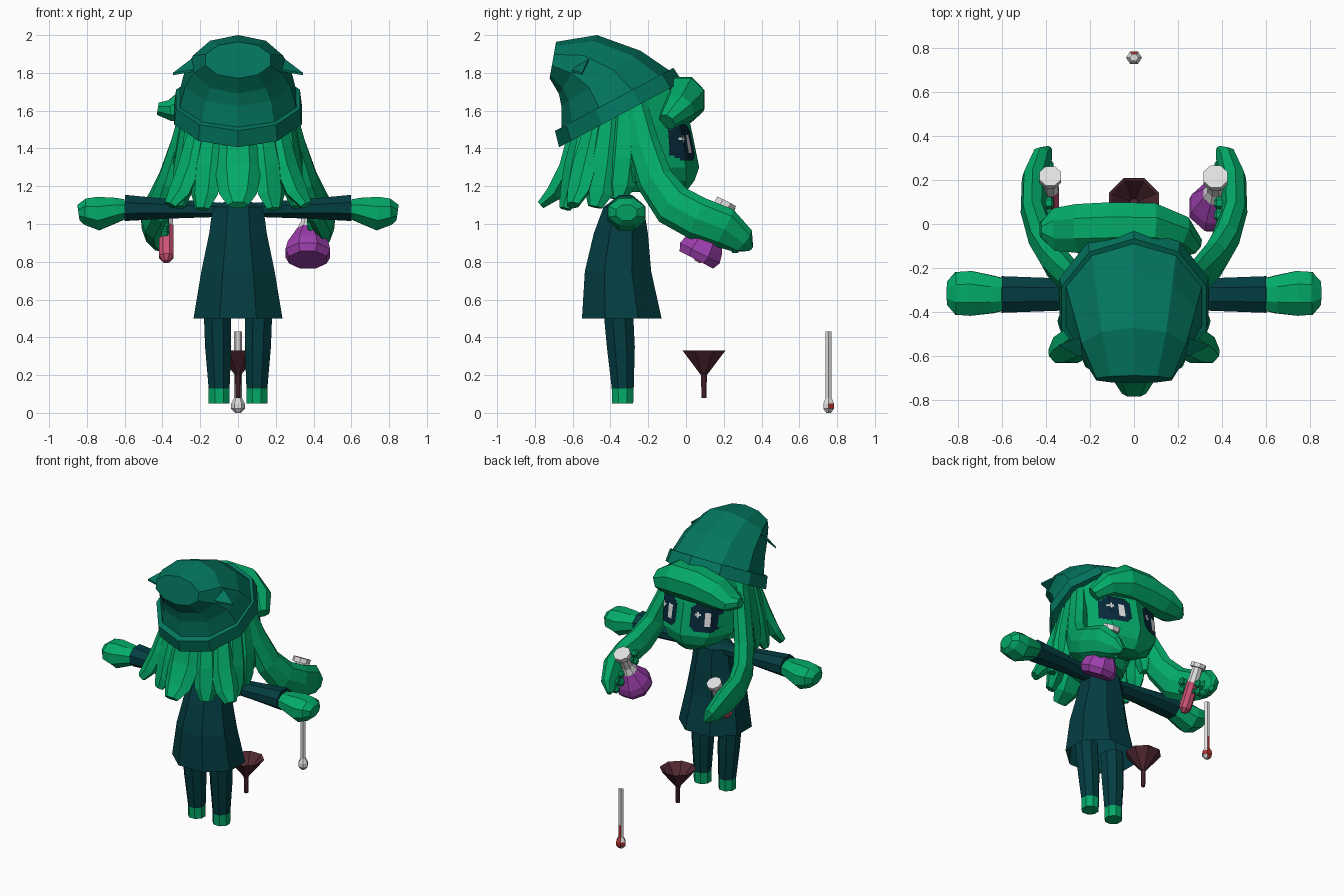
import bpy, bmesh, math
from mathutils import Vector as V
from mathutils.bvhtree import BVHTree

if "Cube" in bpy.data.objects:
    bpy.data.objects.remove(bpy.data.objects["Cube"])


def mat(name, *rgb):
    m = bpy.data.materials.new(name)
    m.diffuse_color = (*rgb, 1)
    m.use_nodes = True
    m.node_tree.nodes["Principled BSDF"].inputs["Base Color"].default_value = m.diffuse_color
    return m


GREEN = mat("bright green", .001, .405, .14)
HAT = mat("teal green", .001, .18, .115)
COAT = mat("dark teal", .001, .046, .053)
FUNNEL = mat("dark maroon", .085, .022, .033)
PINK = mat("pink liquid", .6, .085, .18)
PURPLE = mat("purple liquid", .34, .05, .42)
GLASS = mat("pale grey", .74, .74, .74)
RED = mat("red", .45, .03, .03)
NAVY = mat("dark navy", .002, .022, .042)


def finish(name, bm, mats, rule=None, recalc=True):
    if recalc:
        bmesh.ops.recalc_face_normals(bm, faces=bm.faces)
    me = bpy.data.meshes.new(name)
    for m in mats:
        me.materials.append(m)
    if rule:
        for f in bm.faces:
            f.material_index = rule(f)
    bm.to_mesh(me)
    bm.free()
    ob = bpy.data.objects.new(name, me)
    bpy.context.collection.objects.link(ob)
    return ob


def loft(name, rings, n, mats, rule=None, caps=(True, True), phase=0.0):
    """rings: (centre, u, v) where u and v are the half-axis vectors"""
    bm = bmesh.new()
    loops = []
    for c, u, v in rings:
        angs = [2 * math.pi * (i + phase) / n for i in range(n)]
        loops.append([bm.verts.new(V(c) + V(u) * math.cos(a) + V(v) * math.sin(a)) for a in angs])
    for a, b in zip(loops, loops[1:]):
        for i in range(n):
            bm.faces.new((a[i], a[(i + 1) % n], b[(i + 1) % n], b[i]))
    if caps[0]:
        bm.faces.new(loops[0])
    if caps[1]:
        bm.faces.new(loops[-1])
    return finish(name, bm, mats, rule)


def tube(name, pts, radii, ref, n, mats, rule=None, phase=0.0):
    """radii: (across, along ref) per point"""
    pts = [V(p) for p in pts]
    rings = []
    for i, p in enumerate(pts):
        t = (pts[min(i + 1, len(pts) - 1)] - pts[max(i - 1, 0)]).normalized()
        u = t.cross(V(ref)).normalized()
        v = u.cross(t)
        rings.append((p, u * radii[i][0], v * radii[i][1]))
    return loft(name, rings, n, mats, rule, phase=phase)


def turned(name, base, axis, profile, n, mats, rule=None):
    """profile: (height, radius) along a tilted axis"""
    a = V(axis).normalized()
    u = a.cross(V((0, 1, 0))).normalized() if abs(a.y) < .9 else V((1, 0, 0))
    v = a.cross(u)
    return loft(name, [(V(base) + a * h, u * r, v * r) for h, r in profile], n, mats, rule, phase=.5)


def level(z, cy, rx, ry, cx=0):
    return ((cx, cy, z), (rx, 0, 0), (0, ry, 0))


def tilted(cy, cz, deg, rx, ry):
    t = math.radians(deg)
    return ((0, cy, cz), (rx, 0, 0), (0, ry * math.cos(t), ry * math.sin(t)))


# Coat
loft("coat", [level(.5, -.34, .255, .228), level(.75, -.36, .21, .19), level(.95, -.345, .165, .155),
              level(1.09, -.33, .145, .115), level(1.12, -.33, .07, .07)], 8, [COAT],
     caps=(False, True), phase=.5)

for s, side in ((-1, "left"), (1, "right")):
    # Legs with bare feet
    loft(side + "_leg", [level(.05, -.335, .06, .06, s * .1), level(.13, -.335, .06, .063, s * .1),
                         level(.35, -.345, .075, .08, s * .105), level(.56, -.36, .078, .085, s * .11)],
         8, [COAT, GREEN], lambda f: int(f.calc_center_median().z < .13), phase=.5)
    # Sleeves and hands
    tube(side + "_sleeve", [(s * .08, -.325, 1.075), (s * .35, -.32, 1.08), (s * .6, -.32, 1.085)],
         [(.06, .04), (.08, .055), (.09, .075)], (0, 0, 1), 8, [COAT], phase=.5)
    tube(side + "_hand", [(s * .595, -.32, 1.08), (s * .64, -.32, 1.075), (s * .74, -.315, 1.055),
                          (s * .81, -.315, 1.065), (s * .845, -.315, 1.06)],
         [(.08, .055), (.092, .07), (.11, .096), (.105, .075), (.06, .045)],
         (0, 0, 1), 8, [GREEN], phase=.5)
    # Long front tresses curling around the glassware
    tube(side + "_tress",
         [(s * .25, -.28, 1.63), (s * .3, -.23, 1.42), (s * .36, -.165, 1.23), (s * .415, -.07, 1.1),
          (s * .455, .06, 1.03), (s * .45, .2, .98), (s * .415, .3, .91), (s * .385, .34, .87)],
         [(.075, .05), (.09, .06), (.1, .065), (.115, .065), (.115, .06), (.11, .06), (.075, .045), (.02, .015)],
         (s, -.2, 0), 8, [GREEN])
    # Suckers on the inner side of the tress tips
    for i in range(5):
        y = .04 + .055 * i
        z = 1.04 - .03 * i
        for dz in (-.03, .03):
            turned(side + "_sucker", (s * .41, y, z + dz - .02), (-s, 0, 0), [(0, .025), (.035, .028), (.045, .015)],
                   6, [GREEN])
    # Hanging strands from under the hat
    strands = [((.13, -.54, 1.52), (.16, -.585, 1.3), (.19, -.64, 1.08)),
               ((.2, -.48, 1.55), (.255, -.54, 1.3), (.36, -.6, 1.1)),
               ((.24, -.4, 1.6), (.28, -.44, 1.3), (.31, -.48, 1.09)),
               ((.25, -.32, 1.64), (.29, -.33, 1.35), (.31, -.36, 1.13)),
               ((.24, -.25, 1.64), (.28, -.26, 1.4), (.3, -.25, 1.22))]
    for a, b, c in strands:
        pts = [V((s * p[0], p[1], p[2])) for p in (a, b, c)]
        pts.insert(2, pts[1].lerp(pts[2], .65) - V((pts[2] - pts[1]).to_tuple()[:2] + (0,)) * .1)
        out = (pts[0].x, pts[0].y + .3, 0)
        tube(side + "_hair_strand", pts, [(.06, .045), (.085, .055), (.08, .045), (.042, .028)], out, 6, [GREEN])
    # Flat points at the sides of the hat
    bm = bmesh.new()
    top = [bm.verts.new((s * x, y, z)) for x, y, z in
           ((.2, -.5, 1.91), (.345, -.55, 1.8), (.25, -.6, 1.815), (.16, -.58, 1.85))]
    low = [bm.verts.new(v.co - V((0, 0, .012))) for v in top]
    bm.faces.new(top)
    bm.faces.new(low)
    for i in range(4):
        j = (i + 1) % 4
        bm.faces.new((top[i], top[j], low[j], low[i]))
    finish(side + "_hat_point", bm, [HAT])

# Middle back strand and the hair behind the head
tube("back_hair_strand", [(0, -.57, 1.52), (0, -.62, 1.3), (0, -.7, 1.16), (0, -.77, 1.1)],
     [(.1, .05), (.125, .06), (.1, .05), (.055, .025)], (0, -1, 0), 6, [GREEN])
loft("hair_mass", [level(1.17, -.4, .2, .17), level(1.35, -.4, .27, .2), level(1.6, -.36, .28, .22)],
     10, [GREEN], phase=.5)

# Head
head = loft("head", [level(1.17, -.06, .08, .06), level(1.23, -.1, .2, .145), level(1.3, -.17, .265, .24),
                     level(1.52, -.19, .28, .215), level(1.72, -.23, .26, .2)], 8, [GREEN])

# Eyes: thin plates following the face, coloured by cell
tree = BVHTree.FromPolygons([v.co for v in head.data.vertices], [p.vertices[:] for p in head.data.polygons])
W, H, CELL = 13, 14, .0137


def face_point(x, z):
    return tree.ray_cast(V((x, 1, z)), V((0, -1, 0)))[0] + V((0, .008, 0))


for s, side in ((-1, "left"), (1, "right")):
    bm = bmesh.new()
    grid = [[bm.verts.new(face_point(s * .145 + (i - W / 2) * CELL, 1.335 + j * CELL)) for j in range(H + 1)]
            for i in range(W + 1)]
    for i in range(W):
        for j in range(H):
            if min(i, W - 1 - i) + min(j, H - 1 - j) < 2:
                continue
            f = bm.faces.new((grid[i][j], grid[i][j + 1], grid[i + 1][j + 1], grid[i + 1][j]))
            bar = 3 <= i <= 5 and 3 <= j <= 9
            plus = abs(i - 9) + abs(j - 8) <= 1
            f.material_index = int(bar or plus)
    finish(side + "_eye", bm, [NAVY, GLASS], recalc=False)

# Swept fringe
tube("fringe", [(.27, -.1, 1.54), (.2, -.04, 1.61), (.08, -.015, 1.66), (-.1, -.015, 1.66),
                (-.25, -.02, 1.635), (-.36, -.025, 1.6), (-.425, -.025, 1.61)],
     [(.05, .05), (.09, .085), (.12, .125), (.123, .127), (.12, .11), (.105, .06), (.035, .035)],
     (0, 0, 1), 8, [GREEN], phase=.5)

# Hat: slanted band and a crown drooping backwards
loft("hat_band", [tilted(-.345, 1.58, 28, .355, .37), tilted(-.38, 1.66, 28, .345, .355)],
     10, [HAT], phase=.5)
loft("hat_crown", [tilted(-.37, 1.66, 27, .325, .325), tilted(-.45, 1.77, 35, .295, .256),
                   tilted(-.572, 1.845, 57, .25, .185), tilted(-.705, 1.868, 80, .18, .098)],
     10, [HAT], phase=.5)

# Conical flask with purple liquid
TILT = (0, .46, .89)
turned("flask_liquid", (.37, .055, .81), TILT, [(0, .108), (.04, .128), (.09, .115), (.18, .06)], 8, [PURPLE])
turned("flask_neck", (.37, .055, .81), TILT,
       [(.175, .062), (.22, .04), (.315, .035), (.316, .06), (.35, .06)], 8, [GLASS])

# Test tube with pink liquid
turned("test_tube_liquid", (-.38, .06, .8), TILT, [(0, .018), (.03, .042), (.21, .042)], 8, [PINK])
turned("test_tube_glass", (-.38, .06, .8), TILT,
       [(.2, .04), (.315, .036), (.316, .053), (.345, .053)], 8, [GLASS])

# Funnel
loft("funnel", [level(z, .095, r, r) for z, r in
                ((.08, .014), (.2, .017), (.33, .123), (.325, .11), (.22, .02))], 8, [FUNNEL], phase=.5)


# Thermometer with red fluid on its front facets
def fluid(f):
    c = f.calc_center_median()
    return int(c.z < .17 and c.y > .768)


loft("thermometer", [level(z, .755, r, r * .9) for z, r in
                     ((0, .016), (.022, .036), (.05, .036), (.08, .02), (.17, .02), (.43, .02))],
     6, [GLASS, RED], fluid)
